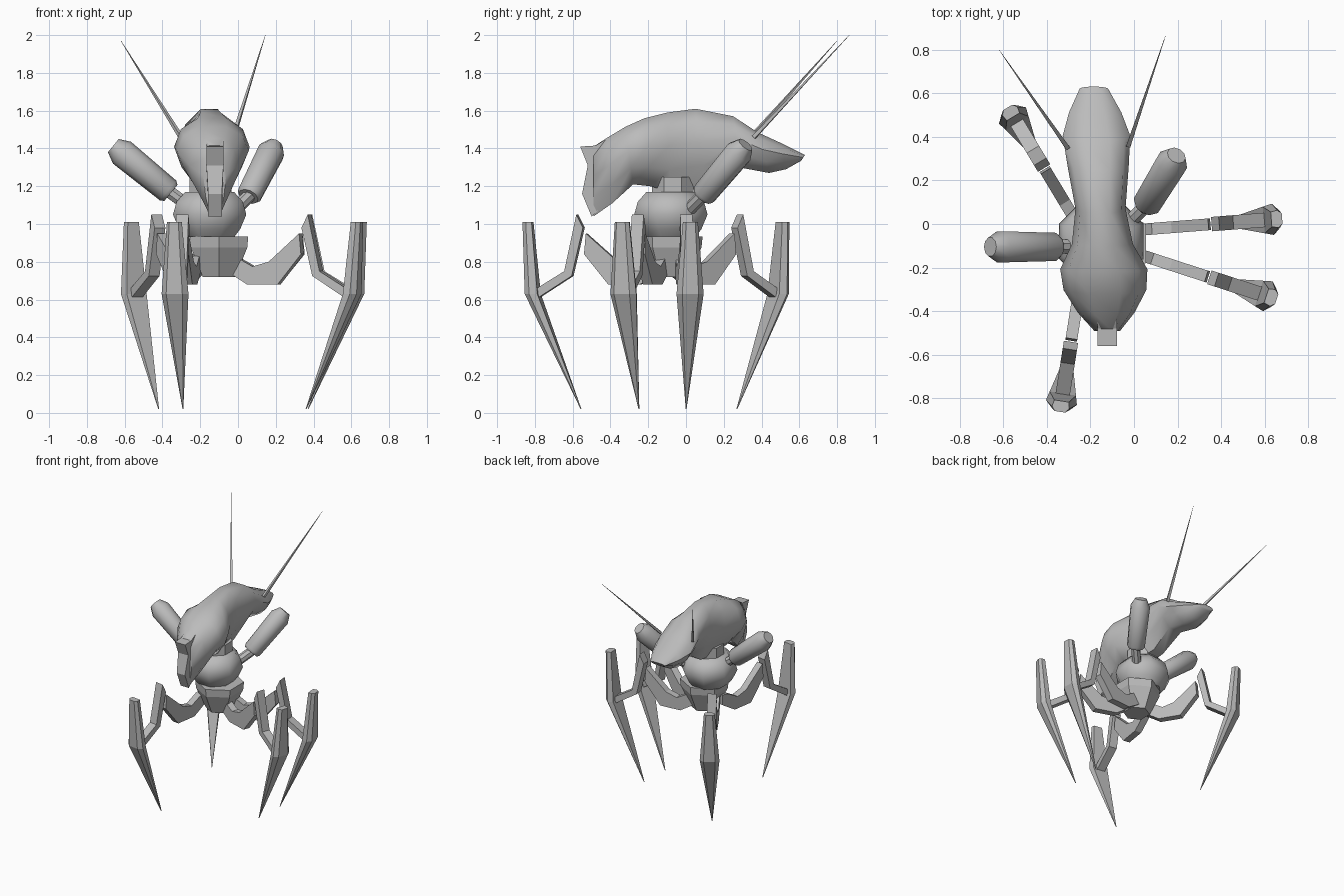
import bpy, bmesh, math
from mathutils import Vector, Matrix

if "Cube" in bpy.data.objects:
    bpy.data.objects.remove(bpy.data.objects["Cube"])

grey = bpy.data.materials.new("metal_grey")
grey.diffuse_color = (0.5, 0.5, 0.5, 1)
grey.use_nodes = True
grey.node_tree.nodes["Principled BSDF"].inputs["Base Color"].default_value = grey.diffuse_color


def finish(bm, name, smooth=0):
    bmesh.ops.recalc_face_normals(bm, faces=bm.faces)
    me = bpy.data.meshes.new(name)
    bm.to_mesh(me)
    bm.free()
    me.materials.append(grey)
    ob = bpy.data.objects.new(name, me)
    bpy.context.collection.objects.link(ob)
    if smooth:
        bpy.ops.object.select_all(action='DESELECT')
        ob.select_set(True)
        bpy.context.view_layer.objects.active = ob
        bpy.ops.object.shade_smooth_by_angle(angle=math.radians(smooth))
    return ob


def loft(name, rings, smooth=0):
    """Skin a list of equal-sized point rings and cap both ends."""
    bm = bmesh.new()
    rows = [[bm.verts.new(p) for p in ring] for ring in rings]
    n = len(rows[0])
    for a, b in zip(rows, rows[1:]):
        for i in range(n):
            j = (i + 1) % n
            bm.faces.new((a[i], a[j], b[j], b[i]))
    bm.faces.new(rows[0])
    bm.faces.new(rows[-1])
    return finish(bm, name, smooth)


def turned(name, start, end, profile, sides, smooth=0):
    """Rings of given radius at fractions along an axis."""
    start, end = Vector(start), Vector(end)
    rot = (end - start).to_track_quat('Z', 'Y')
    rings = []
    for t, r in profile:
        c = start.lerp(end, t)
        rings.append([c + rot @ Vector((r * math.cos(a), r * math.sin(a), 0))
                      for a in (math.tau * (i + 0.5) / sides for i in range(sides))])
    return loft(name, rings, smooth)


def slab(name, outline, half, place):
    """Extrude a 2D side outline to both sides; place maps (u, side, z) to space."""
    return loft(name, [[place(u, s * half, z) for u, z in outline] for s in (-1, 1)])


# Curved carapace: (top y, top z, bottom y, bottom z, half width)
sections = [
    (0.63, 1.365, 0.61, 1.335, 0.065),
    (0.50, 1.43, 0.53, 1.29, 0.12),
    (0.38, 1.485, 0.44, 1.27, 0.155),
    (0.25, 1.57, 0.28, 1.30, 0.14),
    (0.05, 1.61, 0.10, 1.19, 0.115),
    (-0.10, 1.59, -0.08, 1.17, 0.14),
    (-0.22, 1.56, -0.19, 1.20, 0.20),
    (-0.32, 1.515, -0.28, 1.21, 0.19),
    (-0.42, 1.455, -0.39, 1.11, 0.13),
    (-0.49, 1.41, -0.49, 1.04, 0.06),
]
half_ring = [(0.38, 0.0), (0.82, 0.16), (1.0, 0.42), (0.8, 0.72), (0.4, 1.0)]
ring_shape = half_ring + [(-w, t) for w, t in reversed(half_ring)]
rings = []
for yt, zt, yb, zb, hw in sections:
    ring = []
    for w, t in ring_shape:
        y, z = yt + (yb - yt) * t, zt + (zb - zt) * t
        ring.append((-0.15 - 0.055 * y + w * hw, y, z))
    rings.append(ring)
loft("carapace", rings, 50)

# Beaked face plate at the front of the carapace
slab("face_plate", [(-0.42, 1.45), (-0.48, 1.415), (-0.56, 1.41), (-0.52, 1.31),
                    (-0.55, 1.16), (-0.50, 1.04), (-0.42, 1.11)], 0.045,
     lambda u, s, z: (-0.122 + s * (1 if z > 1.2 else 0.8), u, z))

# Antennae
for side, root, tip in (("right", (-0.025, 0.36, 1.46), (0.145, 0.865, 2.0)),
                        ("left", (-0.305, 0.35, 1.465), (-0.62, 0.80, 1.97))):
    turned(side + "_antenna", root, tip, [(0, 0.014), (1, 0.001)], 4)

# Torso, neck and pelvis
turned("neck", (-0.145, -0.07, 1.12), (-0.145, -0.07, 1.25), [(0, 0.12), (1, 0.12)], 8, 40)
turned("torso", (-0.15, -0.08, 0.93), (-0.15, -0.08, 1.17),
       [(0, 0.14), (0.18, 0.175), (0.5, 0.21), (0.78, 0.19), (1, 0.14)], 8, 50)
turned("pelvis", (-0.1, -0.09, 0.72), (-0.1, -0.09, 0.935),
       [(0, 0.1), (0.72, 0.172), (1, 0.178)], 6)

# Shoulder guns with narrow mounts
for side, base, start, end in (
        ("right", (-0.03, 0.0, 1.06), (0.055, 0.085, 1.145), (0.195, 0.315, 1.42)),
        ("left", (-0.24, -0.10, 1.08), (-0.355, -0.105, 1.165), (-0.66, -0.105, 1.415))):
    turned(side + "_gun_mount", base, start, [(0, 0.035), (1.1, 0.035)], 8, 40)
    turned(side + "_gun", start, end,
           [(0, 0.055), (0.05, 0.068), (0.85, 0.075), (1, 0.045)], 10, 35)

# Legs: each is placed by its outer end and heading; d is the distance inward
thigh = [(0.34, 0.95), (0.33, 0.84), (0.46, 0.68), (0.63, 0.68), (0.76, 0.76),
         (0.76, 0.84), (0.70, 0.83), (0.60, 0.775), (0.51, 0.80)]
shin = [(0.29, 1.05), (0.225, 0.75), (0.07, 0.655), (0.07, 0.60),
        (0.265, 0.725), (0.325, 0.98)]
blade = [(0.0, 0.05, 1.01, 0.04), (0.015, 0.085, 0.63, 0.072), (0.308, 0.312, 0.02, 0.002)]
legs = (("right", 0.68, 0.025, 4.5), ("front_right", 0.655, -0.345, -18),
        ("front", -0.34, -0.862, -99), ("back_left", -0.58, 0.535, 121))
for name, ox, oy, deg in legs:
    out = Vector((math.cos(math.radians(deg)), math.sin(math.radians(deg)), 0))
    across = Vector((-out.y, out.x, 0))

    def place(d, s, z, o=Vector((ox, oy, 0)), f=out, a=across):
        return o - f * d + a * s + Vector((0, 0, z))

    slab(name + "_thigh", thigh, 0.027, place)
    slab(name + "_shin", shin, 0.033, place)
    # Blade foot, with bevelled outer corners
    loft(name + "_blade", [[place(d0, -0.6 * w, z), place(d0, 0.6 * w, z),
                            place(d0 + (d1 - d0) * 0.4, w, z), place(d1, w * 0.85, z),
                            place(d1, -w * 0.85, z), place(d0 + (d1 - d0) * 0.4, -w, z)]
                           for d0, d1, z, w in blade])
